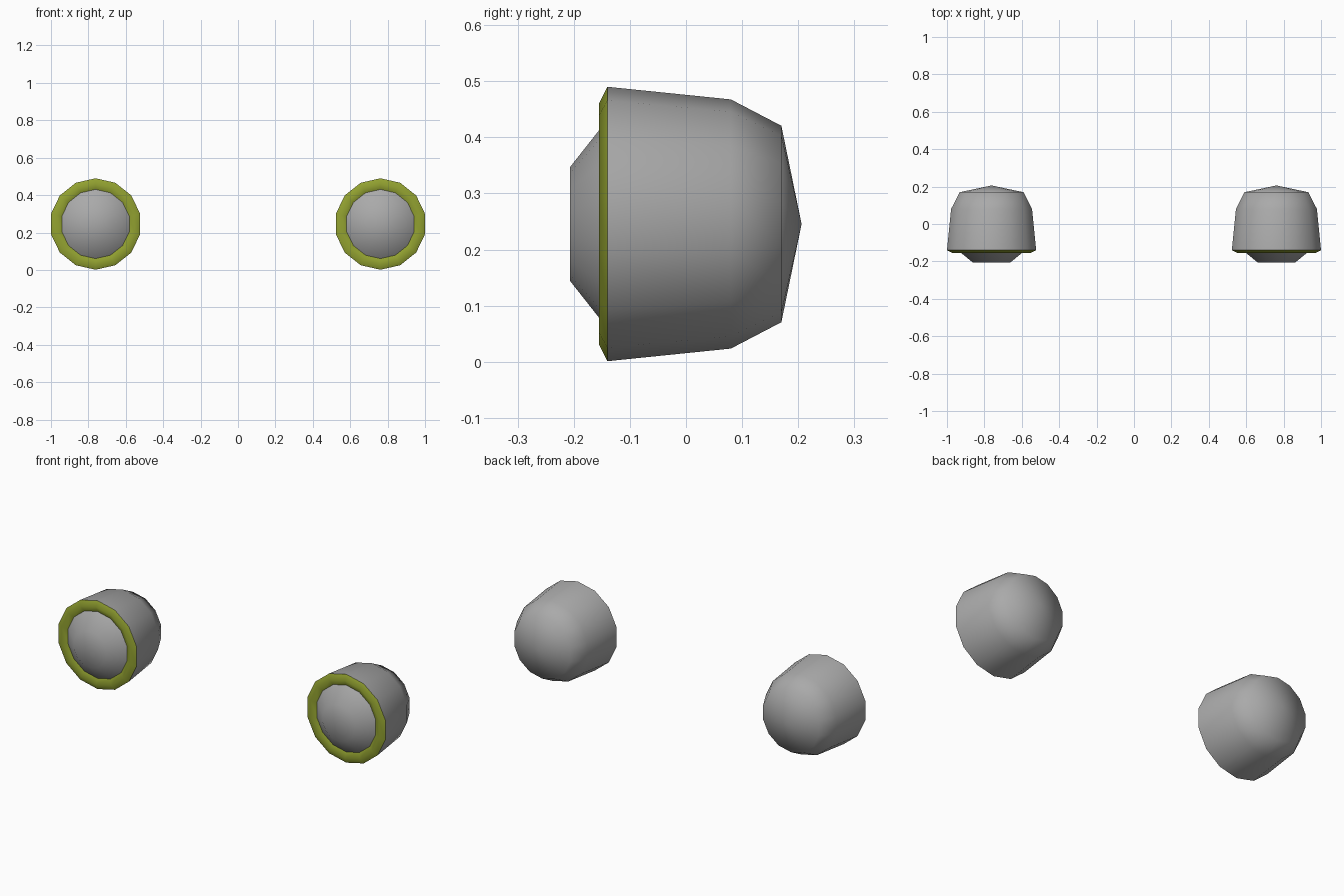
import bpy, bmesh, math

if "Cube" in bpy.data.objects:
    bpy.data.objects.remove(bpy.data.objects["Cube"])

SIDES = 14
CX, CZ = 0.7615, 0.2455


def material(name, rgb):
    m = bpy.data.materials.new(name)
    m.diffuse_color = (*rgb, 1)
    m.use_nodes = True
    m.node_tree.nodes["Principled BSDF"].inputs["Base Color"].default_value = m.diffuse_color
    return m


grey = material("grey", (0.40, 0.40, 0.40))
olive = material("olive_green", (0.29, 0.36, 0.03))


def lathe(name, profile, mat, cx):
    """Revolve (radius, y) points about the y axis, a vertex at the top."""
    bm = bmesh.new()
    rings = []
    for r, y in profile:
        if r == 0:
            rings.append([bm.verts.new((0, y, 0))] * SIDES)
        else:
            rings.append([bm.verts.new((r * math.sin(2 * math.pi * i / SIDES), y,
                                        r * math.cos(2 * math.pi * i / SIDES)))
                          for i in range(SIDES)])
    for a, b in zip(rings, rings[1:]):
        for i in range(SIDES):
            j = (i + 1) % SIDES
            # dict.fromkeys merges the repeated vertex at a pole
            f = bm.faces.new(list(dict.fromkeys((a[i], a[j], b[j], b[i]))))
            f.smooth = True
    # profiles run front to back: make normals point outwards
    bm.normal_update()
    me = bpy.data.meshes.new(name)
    bm.to_mesh(me)
    bm.free()
    me.materials.append(mat)
    ob = bpy.data.objects.new(name, me)
    ob.location = (cx, 0, CZ)
    bpy.context.collection.objects.link(ob)
    return ob


for side, cx in (("left", -CX), ("right", CX)):
    # rounded lamp housing with a shallow cone at the back
    lathe(side + "_housing",
          [(0.2445, -0.14), (0.222, 0.08), (0.175, 0.17), (0, 0.206)], grey, cx)
    # bevelled trim ring around the lens
    lathe(side + "_trim_ring",
          [(0.183, -0.14), (0.215, -0.155), (0.2445, -0.14)], olive, cx)
    # protruding lens with a flat front
    lathe(side + "_lens",
          [(0, -0.207), (0.101, -0.207), (0.186, -0.14)], grey, cx)
